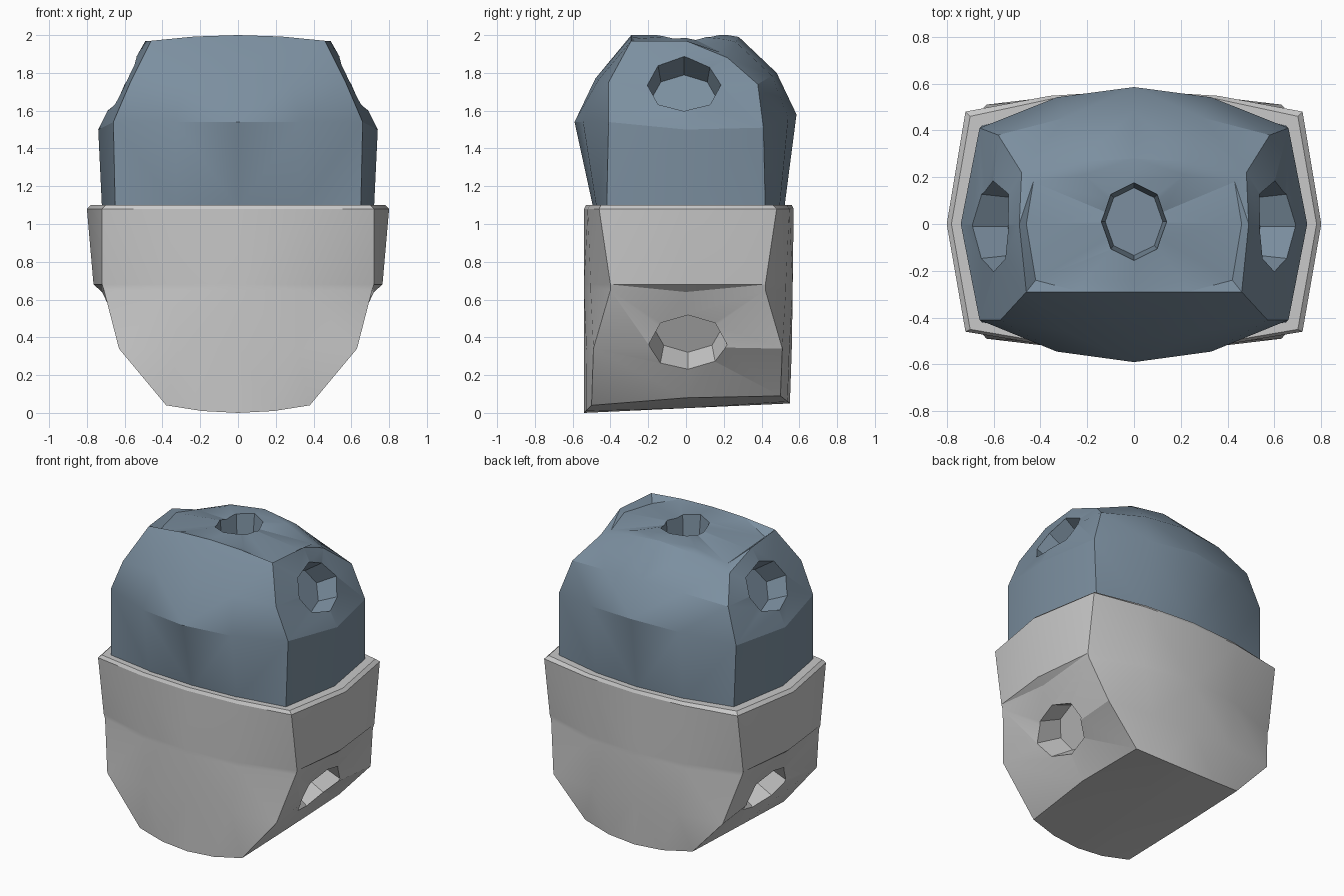
import bpy, bmesh, math
from mathutils import Vector, Matrix

if "Cube" in bpy.data.objects:
    bpy.data.objects.remove(bpy.data.objects["Cube"])


def material(name, colour):
    mat = bpy.data.materials.new(name)
    mat.use_nodes = True
    mat.diffuse_color = (*colour, 1)
    mat.node_tree.nodes["Principled BSDF"].inputs["Base Color"].default_value = (*colour, 1)
    return mat


slate_blue = material("slate_blue", (0.20, 0.275, 0.35))
light_grey = material("light_grey", (0.58, 0.58, 0.58))


def make_object(name, bm, mat):
    bmesh.ops.recalc_face_normals(bm, faces=bm.faces)
    mesh = bpy.data.meshes.new(name)
    bm.to_mesh(mesh)
    bm.free()
    mesh.materials.append(mat)
    obj = bpy.data.objects.new(name, mesh)
    bpy.context.collection.objects.link(obj)
    return obj


def full_ring(front, front_corner, side, back_corner, back):
    """Expand a half section into a closed, mirrored ring of points."""
    f, b = Vector((0, *front)), Vector((0, *back))
    c, d = Vector(front_corner), Vector(back_corner)

    def bowed(mid, corner):
        p = mid.lerp(corner, 0.25)
        p.x = corner.x / 2
        return p

    half = [f, bowed(f, c), c, Vector((side[0], 0, side[1])), d, bowed(b, d), b]
    mirrored = [Vector((-p.x, p.y, p.z)) for p in half[-2:0:-1]]
    return half + mirrored


def loft(name, sections, start, end, mat):
    bm = bmesh.new()
    rings = [[bm.verts.new(p) for p in full_ring(*s)] for s in sections]
    count = len(rings[0])
    for low, high in zip(rings, rings[1:]):
        for i in range(count):
            j = (i + 1) % count
            bm.faces.new((low[i], low[j], high[j], high[i]))
    for ring, z in ((rings[0], start), (rings[-1], end)):
        tip = bm.verts.new((0, 0, z))
        for i in range(count):
            bm.faces.new((ring[i], ring[(i + 1) % count], tip))
    bmesh.ops.triangulate(bm, faces=bm.faces)
    return make_object(name, bm, mat)


def cut_socket(target, centre, direction, radius, stretch, depth, mat):
    """Sink an eight-sided tapered socket into the target."""
    reach = 0.2
    bm = bmesh.new()
    bmesh.ops.create_cone(bm, cap_ends=True, segments=8, radius1=radius * 0.85,
                          radius2=radius * 1.1, depth=depth + reach)
    turn = Vector(direction).to_track_quat('Z', 'Y').to_matrix().to_4x4()
    bm.transform(Matrix.Translation(centre) @ turn
                 @ Matrix.Diagonal((stretch, 1, 1, 1))
                 @ Matrix.Translation((0, 0, (reach - depth) / 2)))
    cutter = make_object("socket_cutter", bm, mat)
    cutter.hide_render = True
    mod = target.modifiers.new("socket", 'BOOLEAN')
    mod.operation = 'DIFFERENCE'
    mod.solver = 'EXACT'
    mod.object = cutter
    bpy.context.view_layer.objects.active = target
    bpy.ops.object.modifier_apply(modifier=mod.name)
    bpy.data.objects.remove(cutter)


# Upper dome: front (y, z), front corner, side (x, z), back corner, back (y, z)
dome = loft("upper_dome", [
    ((-.49, 1.08), (.65, -.42, 1.08), (.72, 1.08), (.65, .42, 1.08), (.52, 1.08)),
    ((-.59, 1.54), (.66, -.41, 1.54), (.74, 1.5), (.66, .41, 1.51), (.585, 1.58)),
    ((-.48, 1.77), (.57, -.41, 1.75), (.62, 1.74), (.58, .38, 1.74), (.48, 1.8)),
    ((-.29, 2), (.46, -.29, 1.97), (.49, 1.97), (.48, .22, 1.88), (.28, 1.99)),
    ((-.24, 2), (.42, -.24, 1.93), (.46, 1.95), (.43, .18, 1.91), (.22, 2)),
], 1.08, 2, slate_blue)

# Lower shell: rim, upright wall, small ledge, slanted cheeks and keel
shell = loft("lower_shell", [
    ((-.53, 1.1), (.7, -.45, 1.1), (.78, 1.1), (.7, .46, 1.1), (.56, 1.1)),
    ((-.54, 1.08), (.72, -.46, 1.08), (.8, 1.08), (.72, .48, 1.08), (.57, 1.08)),
    ((-.54, .68), (.72, -.4, .68), (.765, .68), (.72, .42, .68), (.565, .68)),
    ((-.54, .65), (.71, -.4, .65), (.72, .64), (.71, .42, .65), (.565, .65)),
    ((-.54, .34), (.63, -.49, .34), (.58, .35), (.63, .51, .34), (.56, .34)),
    ((-.54, 0), (.38, -.5, .04), (.41, .08), (.4, .5, .09), (.55, .05)),
], 1.1, .025, light_grey)

# Octagonal sockets on the crown, temples and cheeks
cut_socket(dome, (0, .01, 2), (0, 0, 1), .17, .85, .2, slate_blue)
for side in (1, -1):
    cut_socket(dome, (side * .61, -.01, 1.74), (side * .87, 0, .48), .17, 1.2, .16, slate_blue)
    cut_socket(shell, (side * .59, .01, .37), (side * .88, 0, -.46), .17, 1.25, .17, light_grey)

# Soft shading with crisp panel edges
for obj in (dome, shell):
    bpy.ops.object.select_all(action='DESELECT')
    obj.select_set(True)
    bpy.context.view_layer.objects.active = obj
    bpy.ops.object.shade_smooth_by_angle(angle=math.radians(25))
